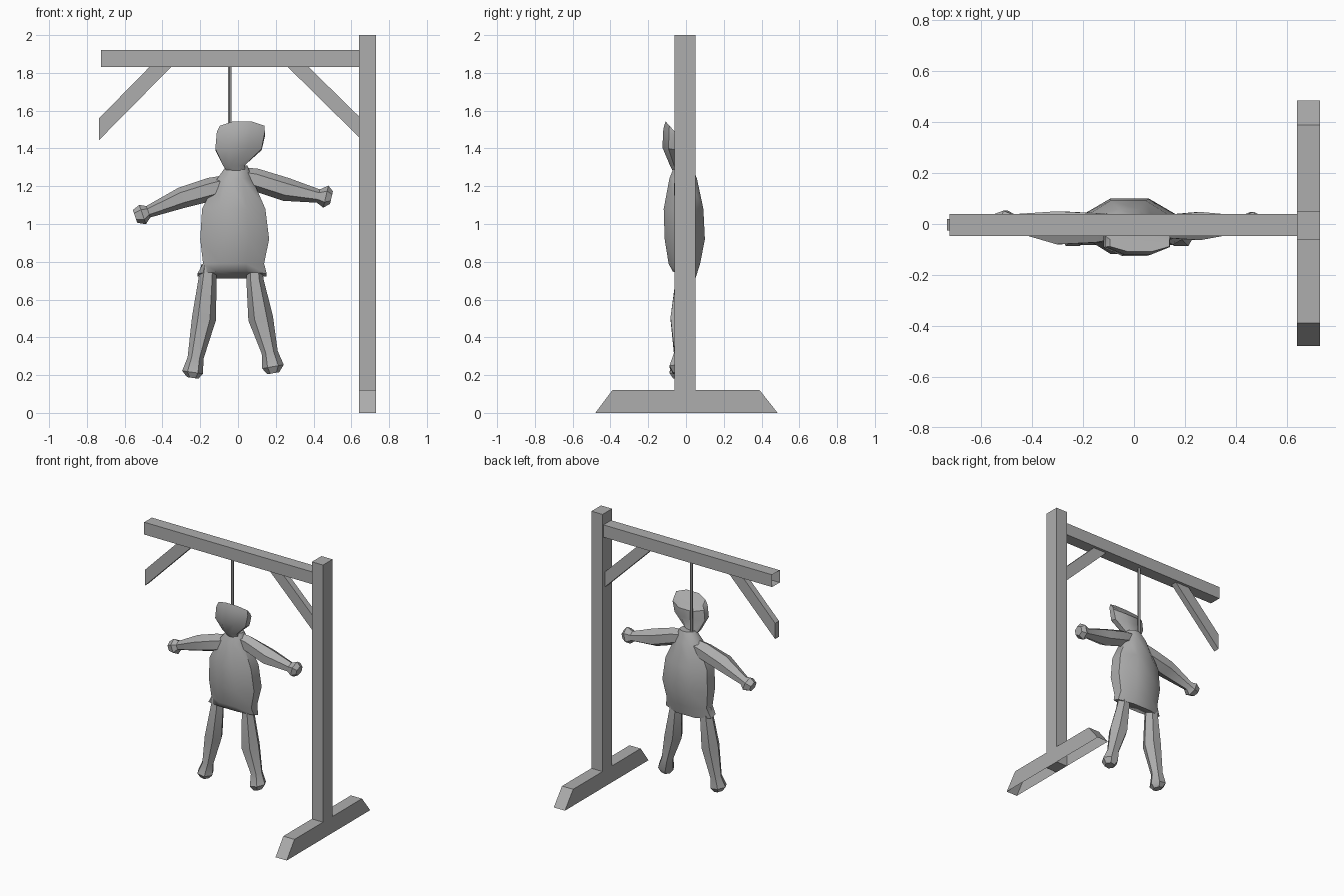
import bpy, bmesh, math
from mathutils import Vector

if "Cube" in bpy.data.objects:
    bpy.data.objects.remove(bpy.data.objects["Cube"])

grey = bpy.data.materials.new("plain grey")
grey.diffuse_color = (0.42, 0.42, 0.42, 1)
grey.use_nodes = True
grey.node_tree.nodes["Principled BSDF"].inputs["Base Color"].default_value = grey.diffuse_color


def finish(name, bm, smooth=None, open_dir=None):
    bmesh.ops.recalc_face_normals(bm, faces=bm.faces[:])
    if open_dir:  # leave one side of a hollow timber open
        bm.normal_update()
        away = [f for f in bm.faces if f.normal.dot(Vector(open_dir)) > 0.99]
        bmesh.ops.delete(bm, geom=away, context='FACES_ONLY')
    mesh = bpy.data.meshes.new(name)
    bm.to_mesh(mesh)
    bm.free()
    mesh.materials.append(grey)
    ob = bpy.data.objects.new(name, mesh)
    bpy.context.collection.objects.link(ob)
    if smooth:
        bpy.ops.object.select_all(action='DESELECT')
        ob.select_set(True)
        bpy.context.view_layer.objects.active = ob
        bpy.ops.object.shade_smooth_by_angle(angle=math.radians(smooth))
    return ob


def skin(name, rings, smooth=None, open_dir=None):
    """Join a row of point rings into a capped tube."""
    bm = bmesh.new()
    loops = [[bm.verts.new(p) for p in r] for r in rings]
    n = len(loops[0])
    for a, b in zip(loops, loops[1:]):
        for i in range(n):
            j = (i + 1) % n
            bm.faces.new((a[i], a[j], b[j], b[i]))
    bm.faces.new(loops[0])
    bm.faces.new(loops[-1])
    return finish(name, bm, smooth, open_dir)


def prism(name, profile, axis, lo, hi, open_dir=None):
    """Extrude a 2D profile (u, z) along x or y."""
    def put(u, z, d):
        return (d, u, z) if axis == 'x' else (u, d, z)
    return skin(name, [[put(u, z, d) for u, z in profile] for d in (lo, hi)],
                open_dir=open_dir)


def rect(a, b, c, d):
    return [(a, c), (b, c), (b, d), (a, d)]


def body(name, sections, n, smooth):
    """Sections: z, x min, x max, y min, y max, drop of z towards the back."""
    rings = []
    grow = 1 / math.cos(math.pi / n)
    for z, x0, x1, y0, y1, drop in sections:
        ring = []
        for i in range(n):
            a = 2 * math.pi * (i + 0.5) / n
            c, s = math.cos(a) * grow, math.sin(a) * grow
            ring.append(((x0 + x1) / 2 + c * (x1 - x0) / 2,
                         (y0 + y1) / 2 + s * (y1 - y0) / 2, z - drop * s))
        rings.append(ring)
    return skin(name, rings, smooth)


def limb(name, sections, n=6):
    """Sections: centre x, y, z, half width in front view, half depth in y."""
    axis = Vector(sections[-1][:3]) - Vector(sections[0][:3])
    side = Vector((axis.z, 0, -axis.x)).normalized()
    rings = []
    for x, y, z, w, d in sections:
        rings.append([Vector((x, y, z))
                      + side * (w * math.cos(2 * math.pi * i / n))
                      + Vector((0, d * 1.1 * math.sin(2 * math.pi * i / n), 0))
                      for i in range(n)])
    return skin(name, rings, 35)


# Timber frame
prism("post", rect(0.64, 0.73, 0, 2), 'y', -0.06, 0.05)
prism("foot", [(-0.48, 0), (0.485, 0), (0.39, 0.12), (-0.39, 0.12)],
      'x', 0.64, 0.73, open_dir=(0, 0, -1))
prism("beam", rect(-0.725, 0.64, 1.83, 1.92), 'y', -0.048, 0.04,
      open_dir=(-1, 0, 0))
prism("right_brace", [(0.64, 1.46), (0.64, 1.57), (0.375, 1.83), (0.265, 1.83)],
      'y', -0.025, 0.02)
prism("left_brace", [(-0.735, 1.445), (-0.735, 1.56), (-0.47, 1.83), (-0.355, 1.83)],
      'y', -0.025, 0.02)

# Rope
body("rope", [(z, -0.053, -0.035, -0.009, 0.009, 0) for z in (1.27, 1.835)], 6, 40)

# Stuffed torso with a flared hem
body("torso", [
    (1.31, -0.060, 0.050, -0.060, 0.030, 0),
    (1.24, -0.110, 0.075, -0.088, 0.058, 0),
    (1.08, -0.190, 0.145, -0.118, 0.092, 0),
    (0.92, -0.200, 0.165, -0.113, 0.100, 0),
    (0.79, -0.185, 0.138, -0.092, 0.075, 0),
    (0.73, -0.215, 0.152, -0.070, 0.050, 0.018)], 8, 50)

# Sack head, slumped forward
body("head", [
    (1.27, -0.050, 0.040, -0.065, 0.010, 0),
    (1.31, -0.080, 0.035, -0.085, -0.012, 0),
    (1.395, -0.120, 0.125, -0.125, -0.014, 0.01),
    (1.475, -0.112, 0.142, -0.120, -0.018, 0.03),
    (1.505, -0.095, 0.140, -0.108, -0.040, 0.038)], 8, 35)

# Arms, ending in wider hands
limb("left_arm", [
    (-0.06, -0.01, 1.21, 0.05, 0.05),
    (-0.14, -0.015, 1.185, 0.062, 0.060),
    (-0.295, -0.015, 1.140, 0.056, 0.068),
    (-0.475, 0.005, 1.065, 0.032, 0.035),
    (-0.505, 0.005, 1.050, 0.054, 0.050),
    (-0.545, 0.005, 1.040, 0.036, 0.035)])
limb("right_arm", [
    (0.02, -0.01, 1.25, 0.05, 0.04),
    (0.09, -0.01, 1.235, 0.060, 0.045),
    (0.255, -0.008, 1.183, 0.062, 0.058),
    (0.425, 0.0, 1.148, 0.036, 0.034),
    (0.465, 0.0, 1.145, 0.060, 0.050),
    (0.495, 0.0, 1.140, 0.034, 0.034)])

# Legs, ending in wider feet
limb("left_leg", [
    (-0.155, -0.01, 0.78, 0.040, 0.040),
    (-0.160, -0.01, 0.72, 0.047, 0.045),
    (-0.180, -0.025, 0.50, 0.064, 0.060),
    (-0.225, -0.025, 0.29, 0.042, 0.038),
    (-0.240, -0.035, 0.215, 0.056, 0.055),
    (-0.240, -0.035, 0.185, 0.030, 0.035)])
limb("right_leg", [
    (0.085, -0.01, 0.78, 0.040, 0.040),
    (0.090, -0.01, 0.70, 0.046, 0.045),
    (0.120, -0.025, 0.50, 0.066, 0.060),
    (0.168, -0.025, 0.32, 0.043, 0.038),
    (0.185, -0.035, 0.245, 0.058, 0.055),
    (0.187, -0.035, 0.210, 0.032, 0.035)])
